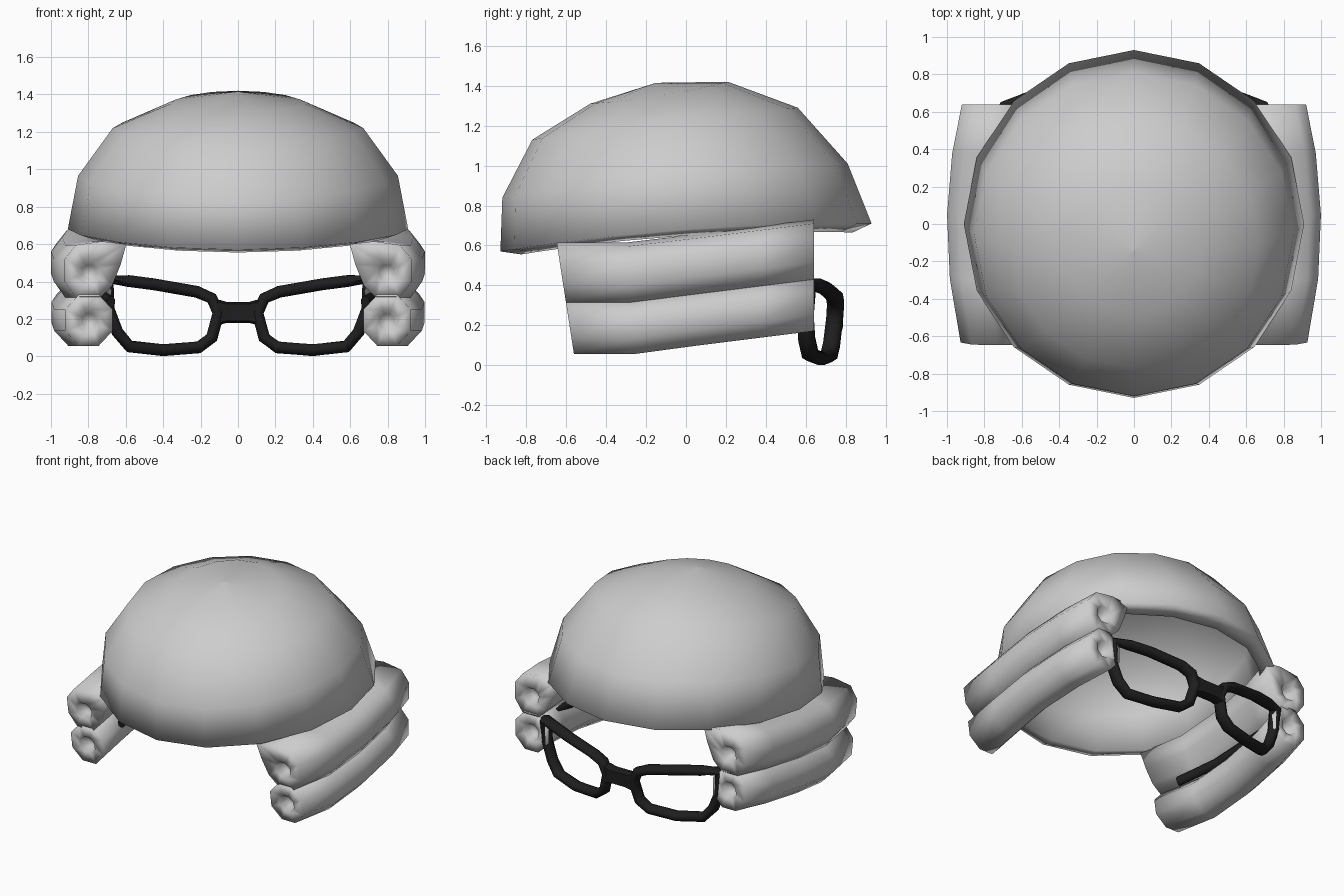
import bpy, bmesh
from math import sin, cos, pi, radians
from mathutils import Vector

cube = bpy.data.objects.get("Cube")
if cube:
    bpy.data.objects.remove(cube)


def make_material(name, rgb):
    mat = bpy.data.materials.new(name)
    mat.use_nodes = True
    mat.diffuse_color = (*rgb, 1)
    mat.node_tree.nodes["Principled BSDF"].inputs["Base Color"].default_value = (*rgb, 1)
    return mat


hair = make_material("pale grey hair", (0.61, 0.61, 0.61))
plastic = make_material("black plastic", (0.013, 0.013, 0.013))


def finish(name, bm, mat, angle):
    bmesh.ops.recalc_face_normals(bm, faces=bm.faces)
    mesh = bpy.data.meshes.new(name)
    bm.to_mesh(mesh)
    bm.free()
    obj = bpy.data.objects.new(name, mesh)
    bpy.context.collection.objects.link(obj)
    mesh.materials.append(mat)
    bpy.ops.object.select_all(action="DESELECT")
    obj.select_set(True)
    bpy.context.view_layer.objects.active = obj
    bpy.ops.object.shade_smooth_by_angle(angle=radians(angle))


def loft(bm, rings, closed=False):
    """Join rings of points with quads, capping the ends of open lofts."""
    loops = [[bm.verts.new(p) for p in ring] for ring in rings]
    pairs = list(zip(loops, loops[1:]))
    if closed:
        pairs.append((loops[-1], loops[0]))
    else:
        bm.faces.new(loops[0])
        bm.faces.new(loops[-1])
    for a, b in pairs:
        for i in range(len(a)):
            j = (i + 1) % len(a)
            bm.faces.new((a[i], a[j], b[j], b[i]))


# Hair cap rings: x radius, y radius, y centre, z centre, tilt rise, lift at the sides
outer = [(0.01, 0.01, -0.14, 1.415, 0, 0), (0.36, 0.345, -0.135, 1.365, 0.055, -0.015),
         (0.67, 0.665, -0.105, 1.21, 0.08, 0.01), (0.855, 0.865, -0.055, 0.925, 0.085, 0.04),
         (0.91, 0.93, 0, 0.64, 0.07, 0.04)]
inner = [(0.83, 0.83, 0.005, 0.61, 0.055, 0.04), (0.8, 0.81, -0.055, 0.905, 0.075, 0.04),
         (0.62, 0.62, -0.105, 1.165, 0.07, 0.01), (0.32, 0.32, -0.135, 1.315, 0.05, -0.01),
         (0.01, 0.01, -0.14, 1.36, 0, 0)]


def cap_ring(rx, ry, cy, cz, rise, lift):
    angles = [2 * pi * i / 16 for i in range(16)]
    return [(rx * sin(a), cy + ry * cos(a), cz + rise * cos(a) + lift * sin(a) ** 2)
            for a in angles]


bm = bmesh.new()
loft(bm, [cap_ring(*r) for r in outer + inner])
finish("hair_cap", bm, hair, 150)


# Side curls: a section swept front to back, bowed outwards, rising at the back
def curl(name, section, hole, side):
    def place(x, z, y, depth=0):
        t = (y + 0.63) / 1.27
        bow = 0.08 * (1 - (y / 0.64) ** 2)
        rise = 0.115 * max(0, (y + 0.28) / 0.92)
        lean = -0.16 * (z - 0.37) * max(0, 1 - 2 * t)
        return (side * (x + bow), y + lean + depth, z + rise)

    def end_rings(y, depth):
        rings = []
        for radius, d in ((0.04, depth), (0.062, 0)):
            ring = []
            for x, z in section:
                v = (Vector((x, z)) - hole).normalized() * radius + hole
                ring.append(place(v.x, v.y, y, d))
            rings.append(ring)
        return rings

    body = [[place(x, z, y) for x, z in section] for y in (-0.61, -0.28, 0.05, 0.38, 0.64)]
    bm = bmesh.new()
    loft(bm, end_rings(-0.61, 0.06) + body + end_rings(0.64, -0.06)[::-1])
    finish(name, bm, hair, 150)


lower_hole = Vector((0.79, 0.19))
lower = [(0.79 + 0.138 * cos(pi * (i + 0.5) / 4), 0.193 + 0.148 * sin(pi * (i + 0.5) / 4))
         for i in range(8)]
upper_hole = Vector((0.79, 0.45))
upper = [(0.92, 0.4), (0.92, 0.52), (0.86, 0.595), (0.72, 0.615), (0.59, 0.6),
         (0.62, 0.49), (0.665, 0.38), (0.73, 0.315), (0.86, 0.315)]
for label, side in (("left", 1), ("right", -1)):
    curl(label + "_lower_curl", lower, lower_hole, side)
    curl(label + "_upper_curl", upper, upper_hole, side)


# Spectacles: the frame wraps back towards the temples
def wrap(x, z):
    return Vector((x, 0.745 - 0.32 * x * x + 0.1 * (z - 0.2), z))


def tube(name, path, guide, width, depth, closed):
    """Sweep an eight-sided oval; depth is measured along the guide direction."""
    count = len(path)
    rings = []
    for i, p in enumerate(path):
        before = path[i - 1] if closed or i else p
        after = path[(i + 1) % count] if closed or i < count - 1 else p
        along = (after - before).normalized()
        u = along.cross(guide).normalized()
        v = along.cross(u)
        rings.append([p + u * width * cos(pi * (k + 0.5) / 4)
                      + v * depth * sin(pi * (k + 0.5) / 4) for k in range(8)])
    bm = bmesh.new()
    loft(bm, rings, closed)
    finish(name, bm, plastic, 60)


lens = [(0.695, 0.41), (0.58, 0.402), (0.45, 0.385), (0.22, 0.345), (0.14, 0.31),
        (0.105, 0.23), (0.14, 0.1), (0.21, 0.048), (0.4, 0.033), (0.58, 0.053),
        (0.645, 0.13), (0.69, 0.25)]
arm = [(0.7, 0.62, 0.37), (0.77, 0.45, 0.36), (0.775, -0.1, 0.34), (0.68, -0.36, 0.29)]
for label, side in (("left", 1), ("right", -1)):
    tube(label + "_lens_frame", [wrap(side * x, z) for x, z in lens],
         Vector((0, 1, 0)), 0.034, 0.046, True)
    tube(label + "_temple_arm", [Vector((side * x, y, z)) for x, y, z in arm],
         Vector((0, 0, 1)), 0.025, 0.035, False)

# Nose bridge
bm = bmesh.new()
bridge = [(-0.11, 0.07), (-0.06, 0.056), (0.06, 0.056), (0.11, 0.07)]
loft(bm, [[wrap(x, 0.235) + Vector((0, dy, dz * h)) for dy, dz in
           ((-0.038, -0.8), (0, -1), (0.038, -0.8), (0.038, 0.8), (0, 1), (-0.038, 0.8))]
          for x, h in bridge])
finish("nose_bridge", bm, plastic, 60)
